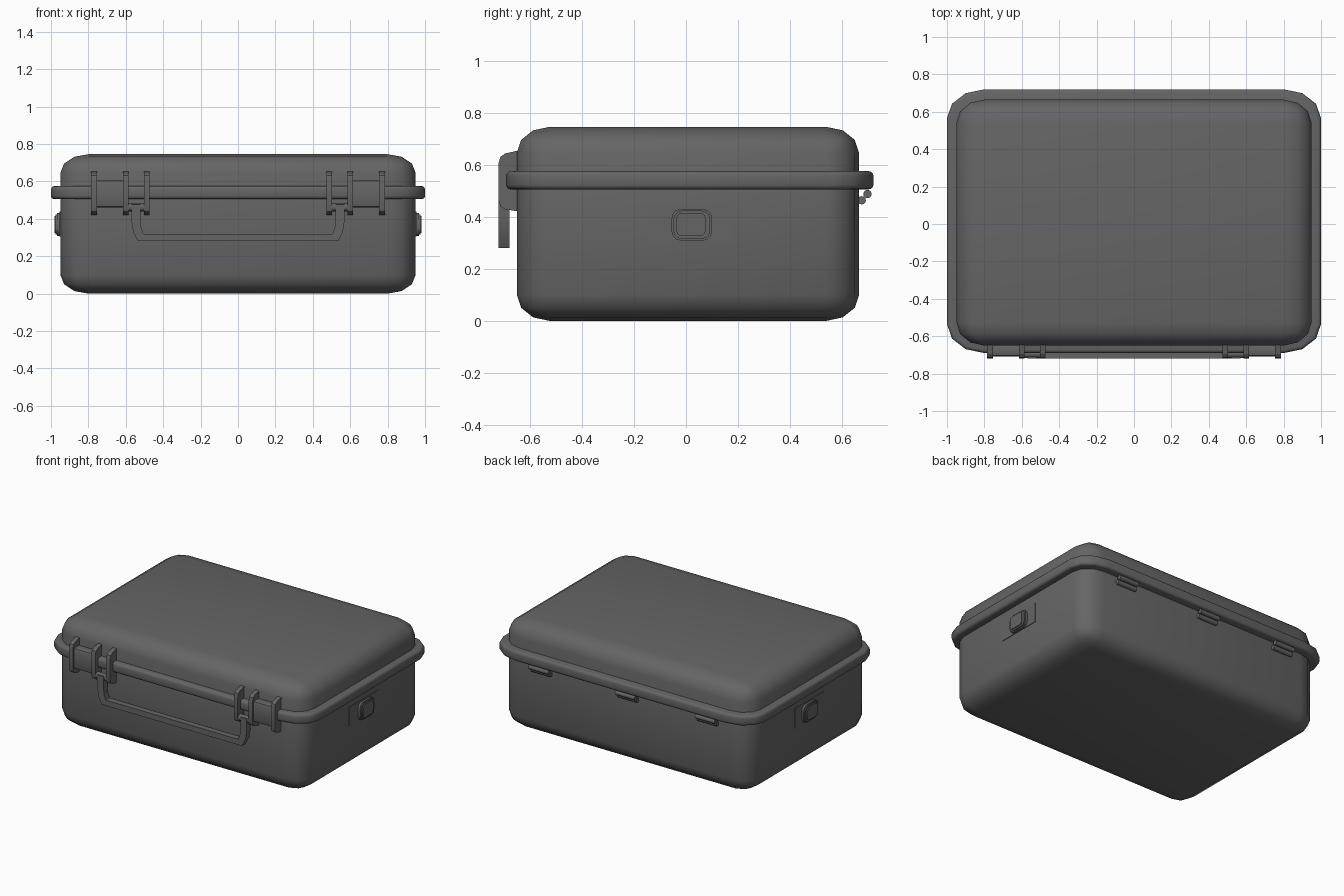
import bpy, bmesh, math
from mathutils import Vector, Matrix

if "Cube" in bpy.data.objects:
    bpy.data.objects.remove(bpy.data.objects["Cube"], do_unlink=True)

grey = bpy.data.materials.new("dark grey plastic")
grey.use_nodes = True
COLOR = (0.13, 0.13, 0.13, 1)
grey.diffuse_color = COLOR
grey.node_tree.nodes["Principled BSDF"].inputs["Base Color"].default_value = COLOR


def finish(bm, name, angle=40):
    bmesh.ops.recalc_face_normals(bm, faces=bm.faces)
    mesh = bpy.data.meshes.new(name)
    bm.to_mesh(mesh)
    bm.free()
    mesh.materials.append(grey)
    ob = bpy.data.objects.new(name, mesh)
    bpy.context.collection.objects.link(ob)
    bpy.ops.object.select_all(action='DESELECT')
    ob.select_set(True)
    bpy.context.view_layer.objects.active = ob
    bpy.ops.object.shade_smooth_by_angle(angle=math.radians(angle))
    return ob


def box(lo, hi):
    bm = bmesh.new()
    bmesh.ops.create_cube(bm, size=1)
    lo, hi = Vector(lo), Vector(hi)
    for v in bm.verts:
        v.co = (lo + hi) / 2 + v.co * (hi - lo)
    return bm


def bevel(bm, edges, width, segments):
    bmesh.ops.bevel(bm, geom=list(edges), offset=width, segments=segments,
                    profile=0.5, affect='EDGES', clamp_overlap=True)


def edges_along(bm, axis):
    return [e for e in bm.edges
            if abs((e.verts[0].co - e.verts[1].co).normalized()[axis]) > 0.99]


def rounded(lo, hi, radii, only_axis=None):
    """Box with corners rounded by a different radius on each axis."""
    scale = Matrix.Diagonal((*radii, 1))
    bm = box(scale.inverted() @ Vector(lo), scale.inverted() @ Vector(hi))
    edges = bm.edges if only_axis is None else edges_along(bm, only_axis)
    bevel(bm, edges, 1, 3)
    bm.transform(scale)
    return bm


def prism(points, axis, start, end):
    """Extrude a flat outline along the x or y axis."""
    bm = bmesh.new()
    place = lambda a, b: (start, a, b) if axis == 0 else (a, start, b)
    face = bm.faces.new([bm.verts.new(place(a, b)) for a, b in points])
    new = bmesh.ops.extrude_face_region(bm, geom=[face])["geom"]
    move = Vector((0, 0, 0))
    move[axis] = end - start
    bmesh.ops.translate(bm, vec=move, verts=[g for g in new if isinstance(g, bmesh.types.BMVert)])
    return bm


def rod(name, x0, x1, y, z, r, sides=12):
    bm = bmesh.new()
    bmesh.ops.create_cone(bm, cap_ends=True, segments=sides, radius1=r, radius2=r, depth=x1 - x0)
    bm.transform(Matrix.Translation(((x0 + x1) / 2, y, z)) @ Matrix.Rotation(math.pi / 2, 4, 'Y'))
    return finish(bm, name)


# Case shell: rounded tub and lid
finish(rounded((-.95, -.65, 0), (.95, .665, .745), (.15, .125, .1)), "case_shell", 60)

# Rim around the opening, with softened upper and lower edges
bm = rounded((-1, -.69, .505), (1, .72, .575), (.2, .155, 1), 2)
bevel(bm, [e for e in bm.edges if abs(e.verts[0].co.z - e.verts[1].co.z) < .001], .018, 3)
finish(bm, "rim")

# Latches and handle brackets on the front, mirrored left and right
FIN = [(-.64, .655), (-.695, .643), (-.713, .63), (-.72, .605), (-.72, .465),
       (-.713, .44), (-.695, .428), (-.64, .42)]
for side, s in (("right", -1), ("left", 1)):
    for i, x in enumerate((.77, .60, .487)):
        finish(prism(FIN, 0, s * x - .015, s * x + .015), f"{side}_bracket_fin_{i + 1}", 20)
    x0, x1 = sorted((s * .76, s * .61))
    bm = box((x0, -.708, .46), (x1, -.64, .605))
    bevel(bm, edges_along(bm, 0), .015, 2)
    finish(bm, f"{side}_latch_plate")
    x0, x1 = sorted((s * .60, s * .487))
    rod(f"{side}_handle_pivot", x0, x1, -.695, .462, .022)

# Carrying handle
outer = [(.57, .475), (.57, .39), (.56, .33), (.535, .28)]
inner = [(.505, .318), (.517, .35), (.522, .39), (.522, .475)]
half = outer + inner
outline = ([(-x, z) for x, z in outer] + list(reversed(outer))
           + list(reversed(inner)) + [(-x, z) for x, z in inner])
outline = ([(-x, z) for x, z in outer] + outer[::-1] + inner[::-1]
           + [(-x, z) for x, z in inner])
finish(prism(outline, 1, -.72, -.678), "handle", 20)

# Side plates with a raised oval ring and button
for side, s in (("right", -1), ("left", 1)):
    def slab(name, y0, y1, z0, z1, depth, radius):
        x0, x1 = sorted((s * .93, s * depth))
        bm = box((x0, y0, z0), (x1, y1, z1))
        if radius:
            bevel(bm, edges_along(bm, 0), radius, 3)
        finish(bm, f"{side}_{name}", 35)
    slab("side_plate", -.145, .175, .305, .44, .954, 0)
    slab("button_base", -.055, .1, .308, .43, .968, .035)
    slab("button_ring", -.048, .093, .315, .423, .975, .032)
    slab("button", -.036, .075, .325, .415, .981, .02)

# Three hinges along the back, each with two rods
for i, x in enumerate((.63, -.03, -.64)):
    rod(f"hinge_{i + 1}_upper", x - .075, x + .075, .697, .487, .016)
    rod(f"hinge_{i + 1}_lower", x - .075, x + .075, .675, .463, .016)
